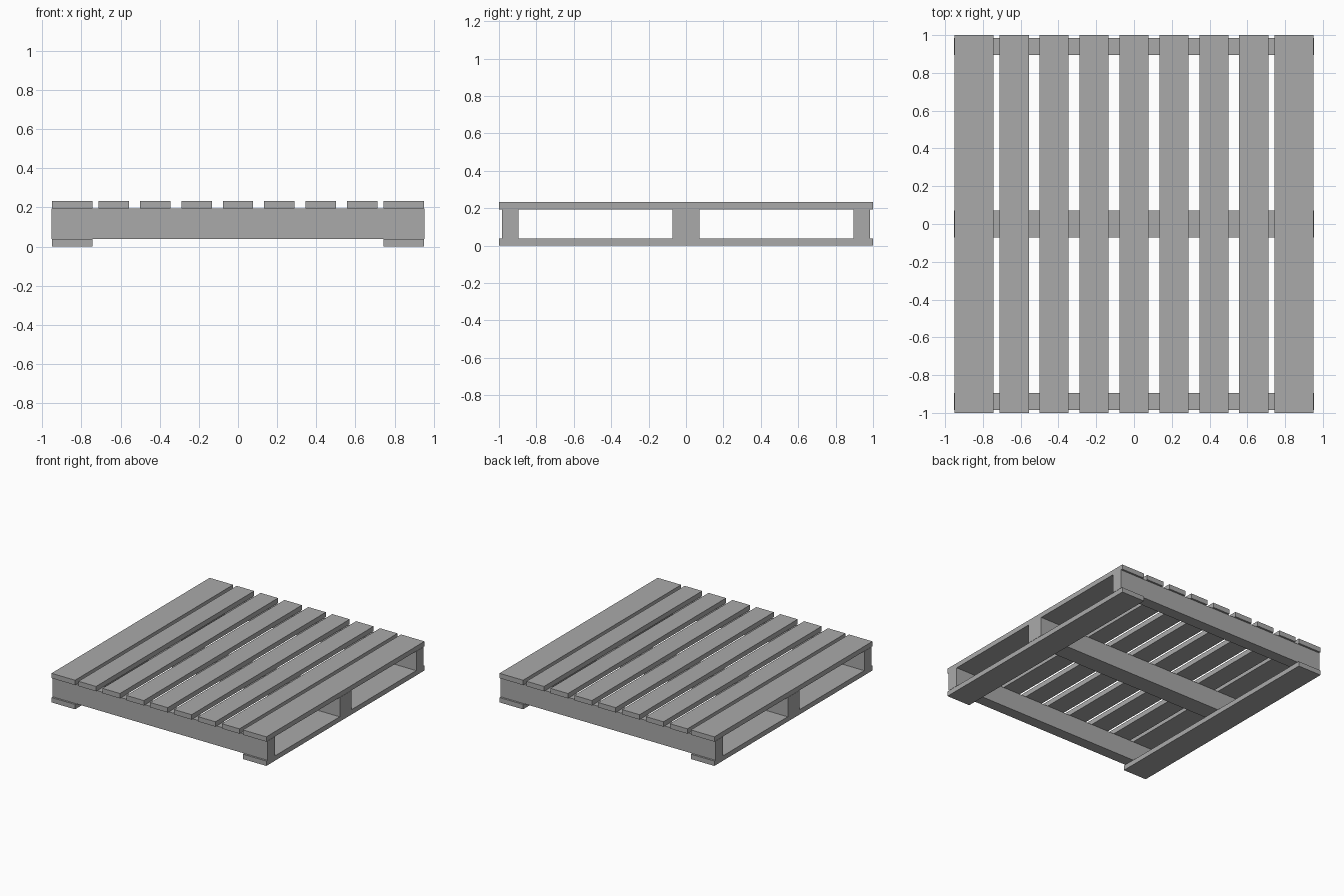
import bpy

# Remove the default cube
cube = bpy.data.objects.get("Cube")
if cube:
    bpy.data.objects.remove(cube, do_unlink=True)

# Single plain grey for all the timber
timber = bpy.data.materials.new("timber grey")
timber.use_nodes = True
grey = (0.4, 0.4, 0.4, 1)
timber.diffuse_color = grey
timber.node_tree.nodes["Principled BSDF"].inputs["Base Color"].default_value = grey


def plank(name, centre, size):
    """A squared timber with flat faces."""
    bpy.ops.mesh.primitive_cube_add(size=1, location=centre)
    obj = bpy.context.object
    obj.name = name
    obj.scale = size
    bpy.ops.object.transform_apply(location=False, rotation=False, scale=True)
    obj.data.materials.append(timber)
    return obj


LENGTH = 2.0
BOARD = 0.039        # board thickness
BEAM = 0.155         # beam height
WIDE = 0.208         # width of the outer boards
EDGE_X = 0.847       # centre of the outer boards
TOP_Z = BOARD + BEAM + BOARD / 2

# Wide outer boards, on top and underneath
for side, x in (("left", EDGE_X), ("right", -EDGE_X)):
    plank(f"{side}_top_edge_board", (x, 0, TOP_Z), (WIDE, LENGTH, BOARD))
    plank(f"{side}_bottom_board", (x, 0, BOARD / 2), (WIDE, LENGTH, BOARD))

# Narrow slats evenly spaced between them
for i in range(-3, 4):
    plank(f"top_slat_{i + 4}", (i * 0.2115, 0, TOP_Z), (0.155, LENGTH, BOARD))

# Cross beams, the middle one thicker
for name, y, depth in (("front", -0.94, 0.09), ("middle", 0, 0.145), ("back", 0.94, 0.09)):
    plank(f"{name}_beam", (0, y, BOARD + BEAM / 2), (1.906, depth, BEAM))
